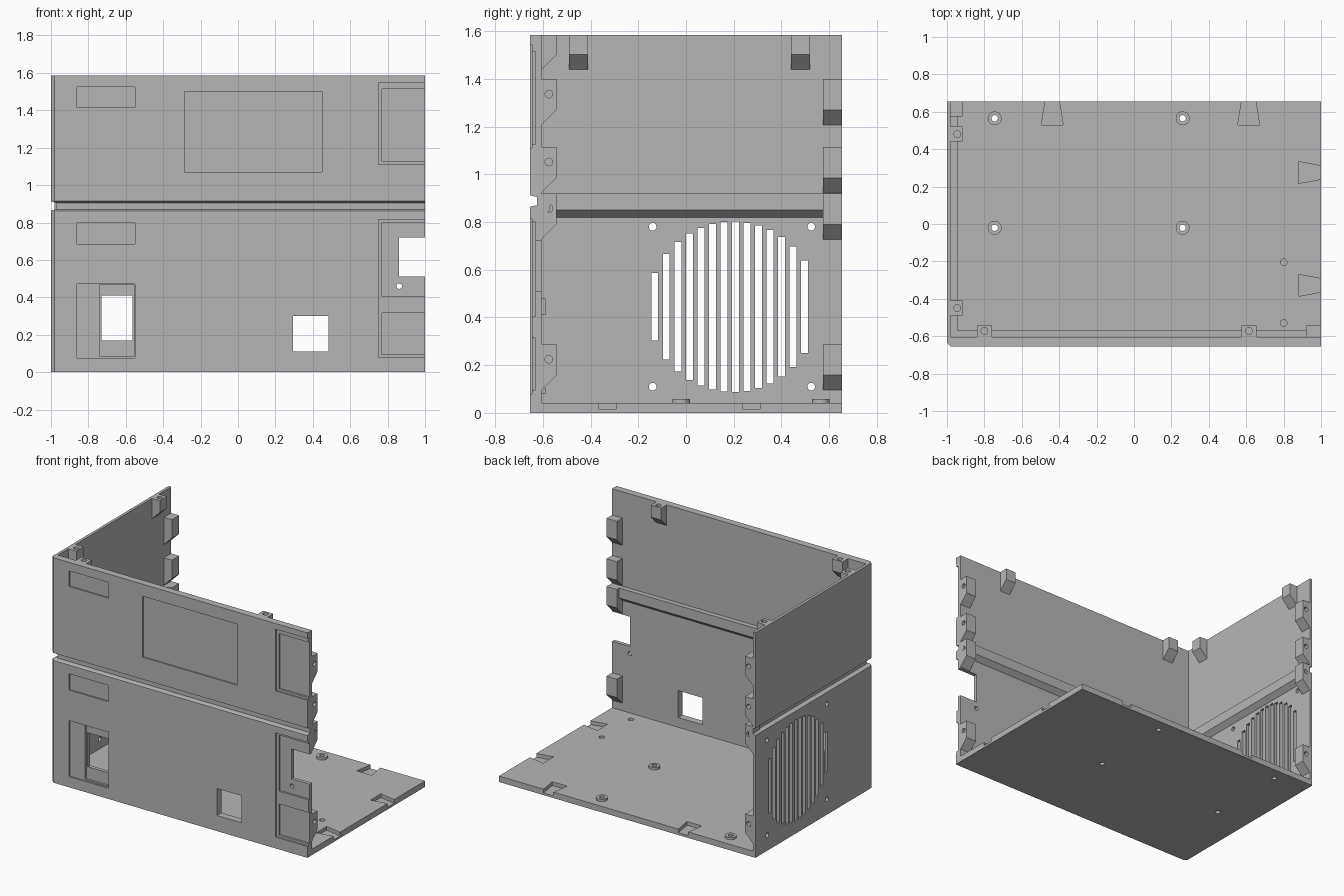
import bpy, bmesh, math
from mathutils import Vector, Matrix

if "Cube" in bpy.data.objects:
    bpy.data.objects.remove(bpy.data.objects["Cube"])

grey = bpy.data.materials.new("grey_plastic")
grey.diffuse_color = (0.47, 0.47, 0.47, 1)
grey.use_nodes = True
grey.node_tree.nodes["Principled BSDF"].inputs["Base Color"].default_value = grey.diffuse_color

ROT = {'x': Matrix.Rotation(math.pi / 2, 4, 'Y'),
       'y': Matrix.Rotation(math.pi / 2, 4, 'X'), 'z': Matrix.Identity(4)}


def prism(bm, pts, axis, a, b):
    """Extrude a 2D outline (remaining axes in order) from a to b along axis."""
    def co(p, t):
        return {'x': (t, *p), 'y': (p[0], t, p[1]), 'z': (*p, t)}[axis]
    lo = [bm.verts.new(co(p, a)) for p in pts]
    hi = [bm.verts.new(co(p, b)) for p in pts]
    n = len(pts)
    bm.faces.new(lo)
    bm.faces.new(hi)
    for i in range(n):
        j = (i + 1) % n
        bm.faces.new((lo[i], lo[j], hi[j], hi[i]))


def box(bm, x0, x1, y0, y1, z0, z1):
    prism(bm, [(x0, y0), (x1, y0), (x1, y1), (x0, y1)], 'z', z0, z1)


def cyl(bm, centre, axis, r, length, n=24):
    bmesh.ops.create_cone(bm, cap_ends=True, segments=n, radius1=r, radius2=r,
                          depth=length, matrix=Matrix.Translation(Vector(centre)) @ ROT[axis])


def obj(name, bm):
    bmesh.ops.recalc_face_normals(bm, faces=bm.faces)
    me = bpy.data.meshes.new(name)
    bm.to_mesh(me)
    bm.free()
    me.materials.append(grey)
    o = bpy.data.objects.new(name, me)
    bpy.context.collection.objects.link(o)
    return o


def boolean(target, bm, op='DIFFERENCE'):
    """Apply a boolean with a temporary helper object."""
    tool = obj("helper", bm)
    tool.hide_render = True
    m = target.modifiers.new("bool", 'BOOLEAN')
    m.operation, m.solver, m.object = op, 'EXACT', tool
    bpy.context.view_layer.objects.active = target
    bpy.ops.object.modifier_apply(modifier=m.name)
    bpy.data.objects.remove(tool)


F, B, H = -0.655, 0.655, 1.585      # front, back, height
FI, LI = -0.605, -0.98              # inner faces of front and left walls

# Front and left walls as one chamfered L
bm = bmesh.new()
prism(bm, [(-0.98, F), (1, F), (1, FI), (LI, FI), (LI, B), (-1, B), (-1, F + 0.02)], 'z', 0, H)
walls = obj("front_and_left_walls", bm)

# Inner ribs behind the groove
def rib(d):
    return [(d - 0.005, 0.92), (d + 0.035, 0.92), (d + 0.035, 0.85), (d - 0.005, 0.815)]
bm = bmesh.new()
prism(bm, rib(FI), 'x', -0.985, 0.999)
boolean(walls, bm, 'UNION')
bm = bmesh.new()
prism(bm, rib(LI), 'y', -0.61, 0.654)
boolean(walls, bm, 'UNION')

# Outer groove round the front and left
def groove(d):
    return [(d - 0.02, 0.925), (d + 0.008, 0.91), (d + 0.03, 0.905),
            (d + 0.03, 0.87), (d + 0.008, 0.867), (d - 0.02, 0.85)]
bm = bmesh.new()
prism(bm, groove(F), 'x', -1.1, 1.1)
boolean(walls, bm)
bm = bmesh.new()
prism(bm, groove(-1), 'y', -0.7, 0.7)
boolean(walls, bm)

# Shallow front recesses, then deeper ones, then through openings
layers = [
    (0.010, [(0.75, 1.1, 1.11, 1.545), (0.75, 1.1, 0.08, 0.815), (-0.86, -0.55, 0.075, 0.47),
             (-0.86, -0.55, 1.415, 1.525), (-0.86, -0.55, 0.685, 0.80), (-0.285, 0.45, 1.07, 1.5)]),
    (0.024, [(0.77, 1.1, 1.125, 1.515), (0.77, 1.1, 0.405, 0.80), (0.77, 1.1, 0.095, 0.315),
             (-0.74, -0.555, 0.085, 0.465)]),
    (0.200, [(0.86, 1.1, 0.51, 0.72), (0.295, 0.485, 0.11, 0.30), (-0.73, -0.565, 0.17, 0.41)]),
]
for depth, rects in layers:
    bm = bmesh.new()
    for x0, x1, z0, z1 in rects:
        box(bm, x0, x1, F - 0.05, F + depth, z0, z1)
    if depth > 0.1:
        cyl(bm, (0.862, F, 0.46), 'y', 0.015, 0.3)
    boolean(walls, bm)

# Fan grille slots and screw holes in the left wall
bm = bmesh.new()
for i in range(14):
    y = -0.131 + i * 0.0483
    h = math.sqrt(0.357 ** 2 - (y - 0.197) ** 2)
    box(bm, -1.1, -0.9, y - 0.0145, y + 0.0145, 0.445 - h, 0.445 + h)
for y in (-0.14, 0.525):
    for z in (0.11, 0.78):
        cyl(bm, (-1, y, z), 'x', 0.016, 0.2)
boolean(walls, bm)

# Wedge-bottomed mounting tabs with blind screw holes
def wedge(d, top, height):
    z = top - height
    return [(d, top), (d + 0.062, top), (d + 0.062, z + 0.062), (d, z)]
tabs, holes = bmesh.new(), bmesh.new()
for top in (1.40, 1.115, 0.92, 0.288):
    prism(tabs, wedge(FI, top, 0.192), 'x', 0.92, 1)
    cyl(holes, (1, -0.575, top - 0.063), 'x', 0.016, 0.1)
    prism(tabs, wedge(LI, top, 0.192), 'y', 0.575, B)
    cyl(holes, (-0.947, B, top - 0.063), 'y', 0.016, 0.1)
for x in (-0.8, 0.615):
    prism(tabs, wedge(FI, H, 0.145), 'x', x - 0.04, x + 0.04)
    cyl(holes, (x, -0.572, H), 'z', 0.018, 0.12)
for y in (-0.45, 0.48):
    prism(tabs, wedge(LI, H, 0.145), 'y', y - 0.04, y + 0.04)
    cyl(holes, (-0.945, y, H), 'z', 0.018, 0.12)
boolean(obj("mounting_tabs", tabs), holes)

# Clip bars behind the socket opening
bm = bmesh.new()
for z0, z1 in ((0.41, 0.48), (0.08, 0.105)):
    box(bm, -0.74, -0.55, FI - 0.005, FI + 0.015, z0, z1)
obj("socket_clips", bm)

# Base plate with standoffs
bm = bmesh.new()
box(bm, LI, 1, FI, B, 0, 0.042)
base = obj("base_plate", bm)
posts = [(x, y) for x in (-0.745, 0.26) for y in (0.565, -0.02)]
bm = bmesh.new()
for x, y in posts:
    cyl(bm, (x, y, 0.044), 'z', 0.037, 0.028)
boolean(base, bm, 'UNION')

# Screw holes and dovetail pockets in the base
bm = bmesh.new()
for x, y in posts:
    cyl(bm, (x, y, 0), 'z', 0.017, 0.3)
for y in (-0.205, -0.53):
    cyl(bm, (0.8, y, 0.05), 'z', 0.018, 0.07)
for c in (-0.437, 0.613):
    prism(bm, [(c - 0.058, 0.53), (c + 0.058, 0.53), (c + 0.036, 0.67), (c - 0.036, 0.67)], 'z', 0.016, 0.1)
for c in (0.275, -0.328):
    prism(bm, [(0.88, c - 0.058), (0.88, c + 0.058), (1.015, c + 0.033), (1.015, c - 0.033)], 'z', 0.016, 0.1)
boolean(base, bm)
